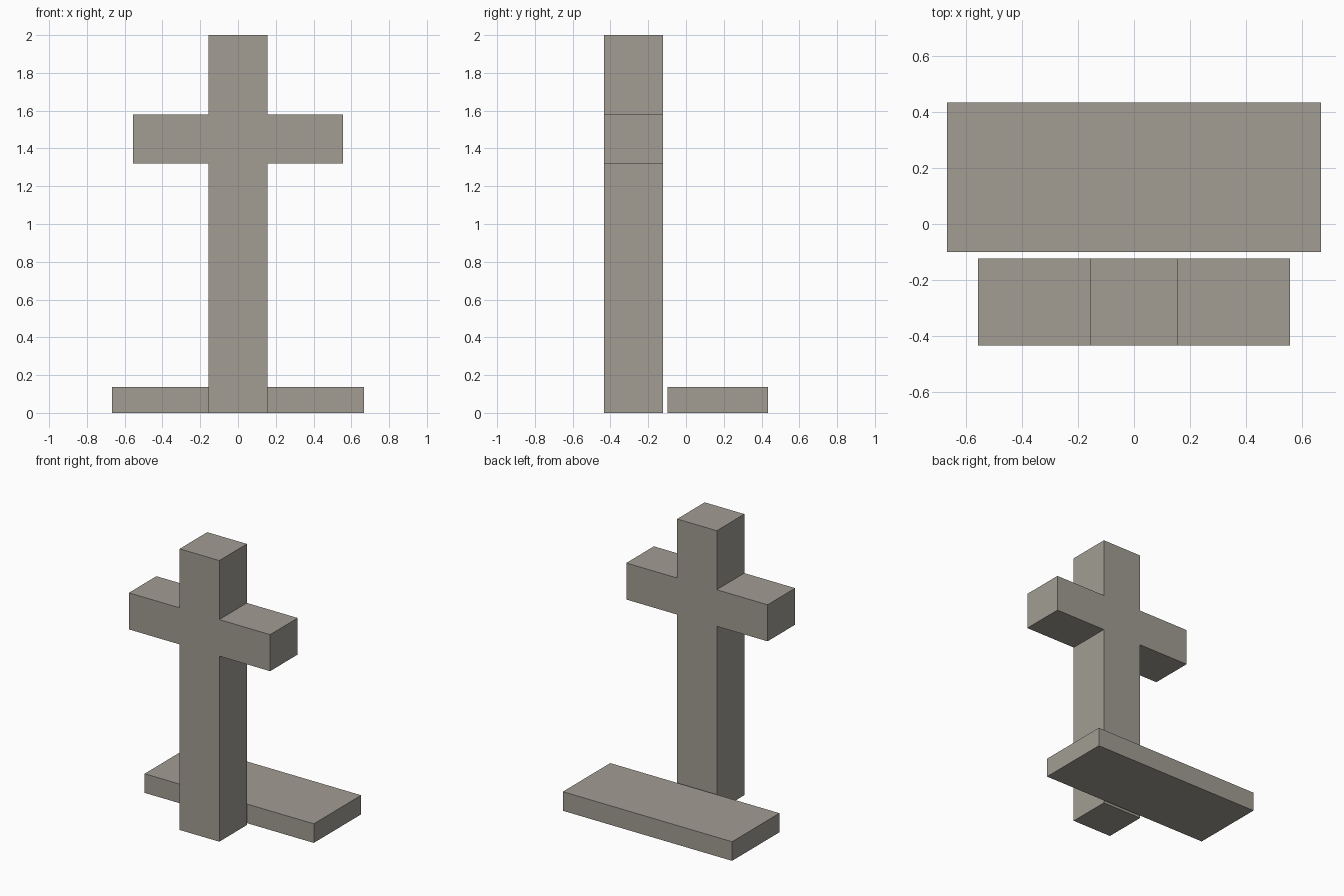
import bpy
import bmesh
from mathutils import Vector

cube = bpy.data.objects.get("Cube")
if cube:
    bpy.data.objects.remove(cube, do_unlink=True)

# Stone colour
stone = bpy.data.materials.new("warm grey stone")
stone.use_nodes = True
colour = (0.36, 0.34, 0.295, 1)
stone.diffuse_color = colour
stone.node_tree.nodes["Principled BSDF"].inputs["Base Color"].default_value = colour


def extrude_profile(name, outline, y_front, y_back):
    """Extrude an (x, z) outline from y_front to y_back as a closed solid."""
    bm = bmesh.new()
    face = bm.faces.new([bm.verts.new((x, y_front, z)) for x, z in outline])
    result = bmesh.ops.extrude_face_region(bm, geom=[face])
    verts = [v for v in result["geom"] if isinstance(v, bmesh.types.BMVert)]
    bmesh.ops.translate(bm, verts=verts, vec=Vector((0, y_back - y_front, 0)))
    bmesh.ops.recalc_face_normals(bm, faces=bm.faces)
    mesh = bpy.data.meshes.new(name)
    bm.to_mesh(mesh)
    bm.free()
    mesh.materials.append(stone)
    obj = bpy.data.objects.new(name, mesh)
    bpy.context.collection.objects.link(obj)
    return obj


def mirrored(half):
    """Complete a right-hand outline, listed bottom to top, with its mirror."""
    return half + [(-x, z) for x, z in reversed(half)]


# Upright cross, post and arms in one piece
post, arm = 0.156, 0.556
arm_low, arm_high = 1.32, 1.58
extrude_profile("cross", mirrored([
    (post, 0), (post, arm_low), (arm, arm_low),
    (arm, arm_high), (post, arm_high), (post, 2)]), -0.433, -0.123)

# Flat grave slab behind the cross
extrude_profile("grave_slab", mirrored([(0.666, 0), (0.666, 0.136)]), -0.099, 0.433)
